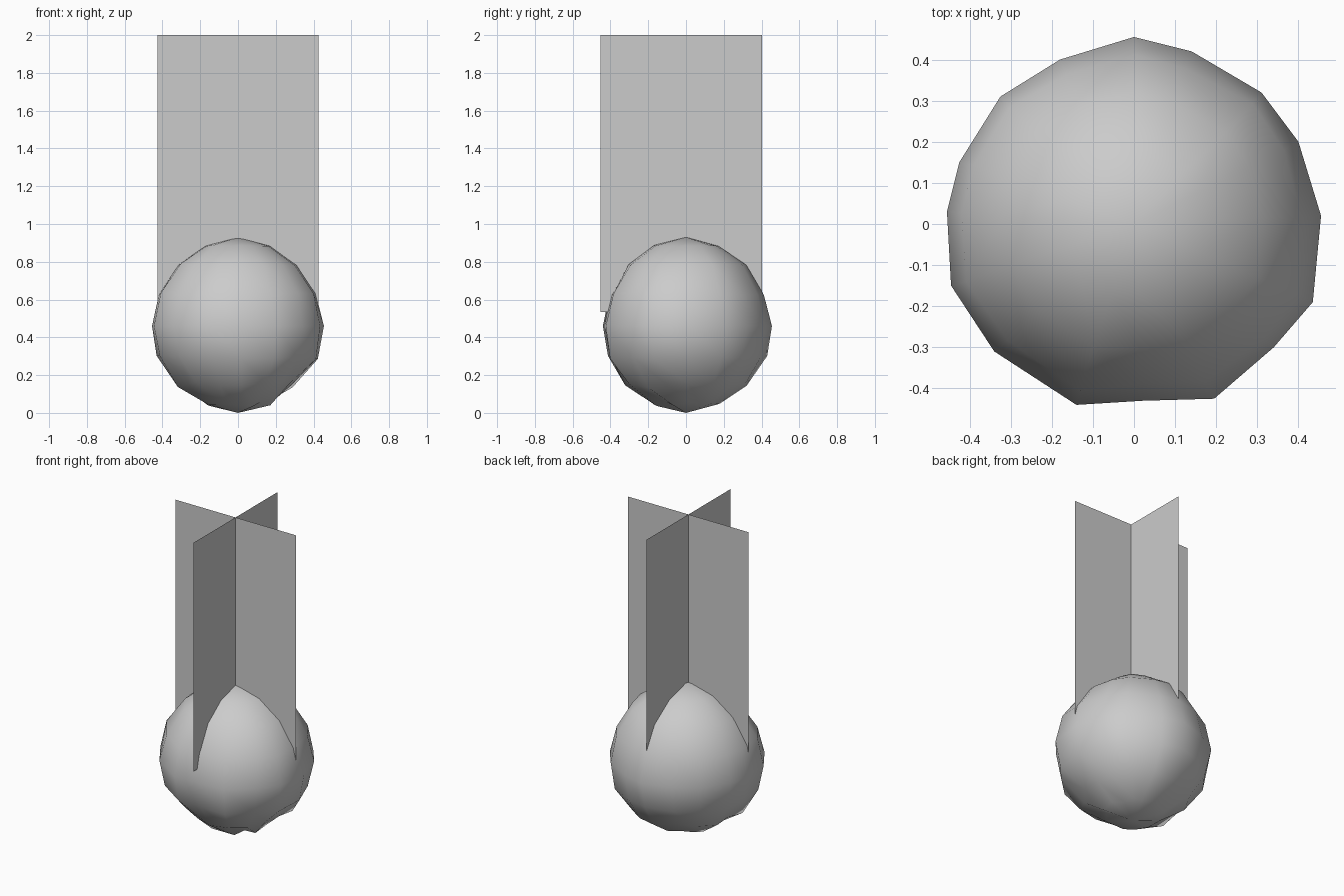
import bpy, bmesh, math, random

if "Cube" in bpy.data.objects:
    bpy.data.objects.remove(bpy.data.objects["Cube"])

random.seed(4)
SEG = 16
# equator outline, counter-clockwise from +x
OUTLINE = [(.455, .02), (.40, .20), (.31, .32), (.14, .42), (0, .455), (-.18, .40),
           (-.325, .31), (-.425, .15), (-.455, .03), (-.445, -.15), (-.34, -.31),
           (-.14, -.44), (.02, -.43), (.195, -.425), (.34, -.30), (.435, -.19)]
# (height, radius factor, jitter) for each ring, top to bottom
RINGS = [(.885, .385, .003), (.785, .70, .005), (.63, .915, .006), (.46, 1.0, 0),
         (.295, .93, .01), (.15, .70, .018), (.045, .38, .012)]


def finish(name, bm):
    mesh = bpy.data.meshes.new(name)
    bm.to_mesh(mesh)
    bm.free()
    obj = bpy.data.objects.new(name, mesh)
    bpy.context.collection.objects.link(obj)
    return obj


# lumpy ball: stacked, slightly uneven rings closed by two poles
bm = bmesh.new()
rings = []
for z, k, j in RINGS:
    ring = []
    for x, y in OUTLINE:
        r = .45 * .5 + math.hypot(x, y) * .5 if k < .9 else math.hypot(x, y)
        s = k * r / math.hypot(x, y)
        ring.append(bm.verts.new((x * s + random.uniform(-j, j),
                                  y * s + random.uniform(-j, j),
                                  z + random.uniform(-j, j))))
    rings.append(ring)
# shallow dents on the underside
for ring, i in ((5, 14), (5, 11), (6, 1), (5, 0)):
    v = rings[ring][i]
    v.co.x *= .92
    v.co.y *= .92
top = bm.verts.new((0, 0, .93))
bottom = bm.verts.new((0, 0, 0))
for i in range(SEG):
    n = (i + 1) % SEG
    bm.faces.new((top, rings[0][i], rings[0][n]))
    bm.faces.new((bottom, rings[-1][n], rings[-1][i]))
    for a, b in zip(rings, rings[1:]):
        bm.faces.new((a[i], b[i], b[n], a[n]))
for f in bm.faces:
    f.smooth = True
finish("lumpy_ball", bm)


# two crossed upright cards rising out of the ball
def card(name, dx, dy):
    bm = bmesh.new()
    cy = -.025
    bm.faces.new([bm.verts.new((s * dx, cy + s * dy, z))
                  for s, z in ((-1, .535), (1, .535), (1, 2), (-1, 2))])
    finish(name, bm)


card("card_across", .427, 0)
card("card_along", 0, .427)
